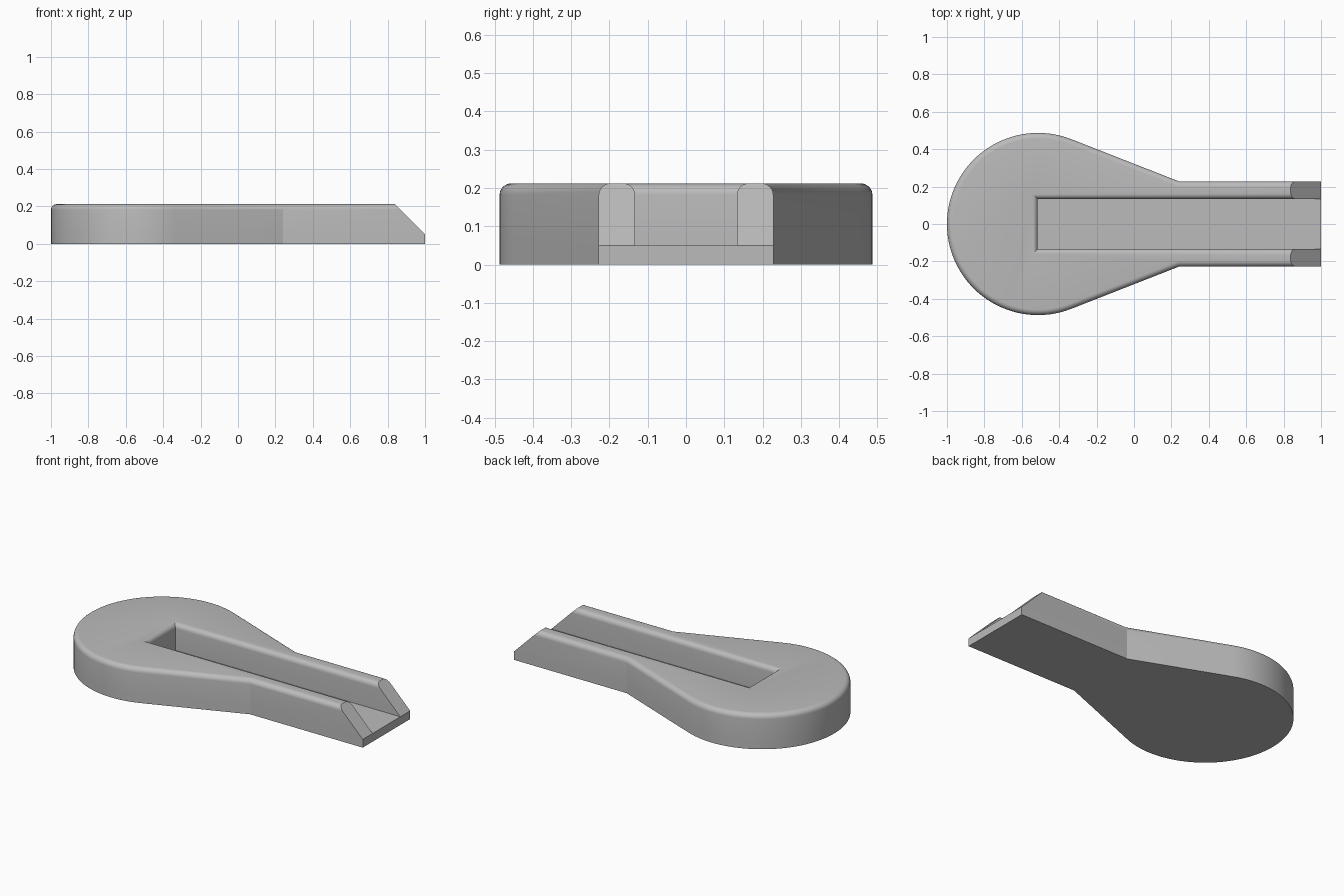
import bpy
import bmesh
from math import atan2, acos, hypot, cos, sin, radians
from mathutils import Vector

cube = bpy.data.objects.get("Cube")
if cube:
    bpy.data.objects.remove(cube, do_unlink=True)

HEIGHT, FLOOR, FILLET = 0.212, 0.05, 0.03
CENTRE_X, RADIUS = -0.513, 0.487
NECK_X, NECK_Y = 0.24, 0.228
SLOT_X, SLOT_Y = -0.515, 0.133

grey = bpy.data.materials.new("plain grey")
grey.use_nodes = True
colour = (0.5, 0.5, 0.5, 1)
grey.diffuse_color = colour
grey.node_tree.nodes["Principled BSDF"].inputs["Base Color"].default_value = colour

# Outline: straight neck, tangent flanks and round head
dx = NECK_X - CENTRE_X
start = atan2(NECK_Y, dx) + acos(RADIUS / hypot(dx, NECK_Y))
STEPS = 64
sweep = 2 * (radians(180) - start)
arc = [(CENTRE_X + RADIUS * cos(start + sweep * i / STEPS),
        RADIUS * sin(start + sweep * i / STEPS)) for i in range(STEPS + 1)]
outer = [(1, NECK_Y), (NECK_X, NECK_Y), *arc, (NECK_X, -NECK_Y), (1, -NECK_Y)]
inner = [(1, SLOT_Y), (SLOT_X, SLOT_Y), (SLOT_X, -SLOT_Y), (1, -SLOT_Y)]

bm = bmesh.new()


def row(points, z):
    return [bm.verts.new((x, y, z)) for x, y in points]


def wall(low, high):
    for i in range(len(low) - 1):
        bm.faces.new((low[i], low[i + 1], high[i + 1], high[i]))


# Body with an open-ended slot
bottom, middle, top = (row(outer, z) for z in (0, FLOOR, HEIGHT))
slot_floor, slot_top = row(inner, FLOOR), row(inner, HEIGHT)
wall(bottom, middle)
wall(middle, top)
wall(slot_floor, slot_top)
bm.faces.new(bottom)
bm.faces.new(slot_floor)
bm.faces.new(top + slot_top[::-1])
bm.faces.new((bottom[0], middle[0], slot_floor[0], slot_floor[-1], middle[-1], bottom[-1]))
for end in (0, -1):
    bm.faces.new((middle[end], top[end], slot_top[end], slot_floor[end]))
bmesh.ops.recalc_face_normals(bm, faces=bm.faces[:])

# Rounded rims along the outline and the slot
rims = [bm.edges.get((a, b)) for chain in (top, slot_top) for a, b in zip(chain, chain[1:])]
bmesh.ops.bevel(bm, geom=rims, offset=FILLET, offset_type='OFFSET', segments=6,
                profile=0.5, affect='EDGES')

# Sloping rail ends
cut = bmesh.ops.bisect_plane(bm, geom=bm.verts[:] + bm.edges[:] + bm.faces[:], dist=1e-5,
                             plane_co=Vector((1, 0, FLOOR)), plane_no=Vector((1, 0, 1)).normalized(),
                             clear_outer=True)
bmesh.ops.holes_fill(bm, edges=[e for e in bm.edges if e.is_boundary], sides=0)
bmesh.ops.recalc_face_normals(bm, faces=bm.faces[:])

mesh = bpy.data.meshes.new("slotted_body")
bm.to_mesh(mesh)
bm.free()
mesh.materials.append(grey)
body = bpy.data.objects.new("slotted_body", mesh)
bpy.context.collection.objects.link(body)
bpy.context.view_layer.objects.active = body
body.select_set(True)
bpy.ops.object.shade_smooth_by_angle(angle=radians(20))
